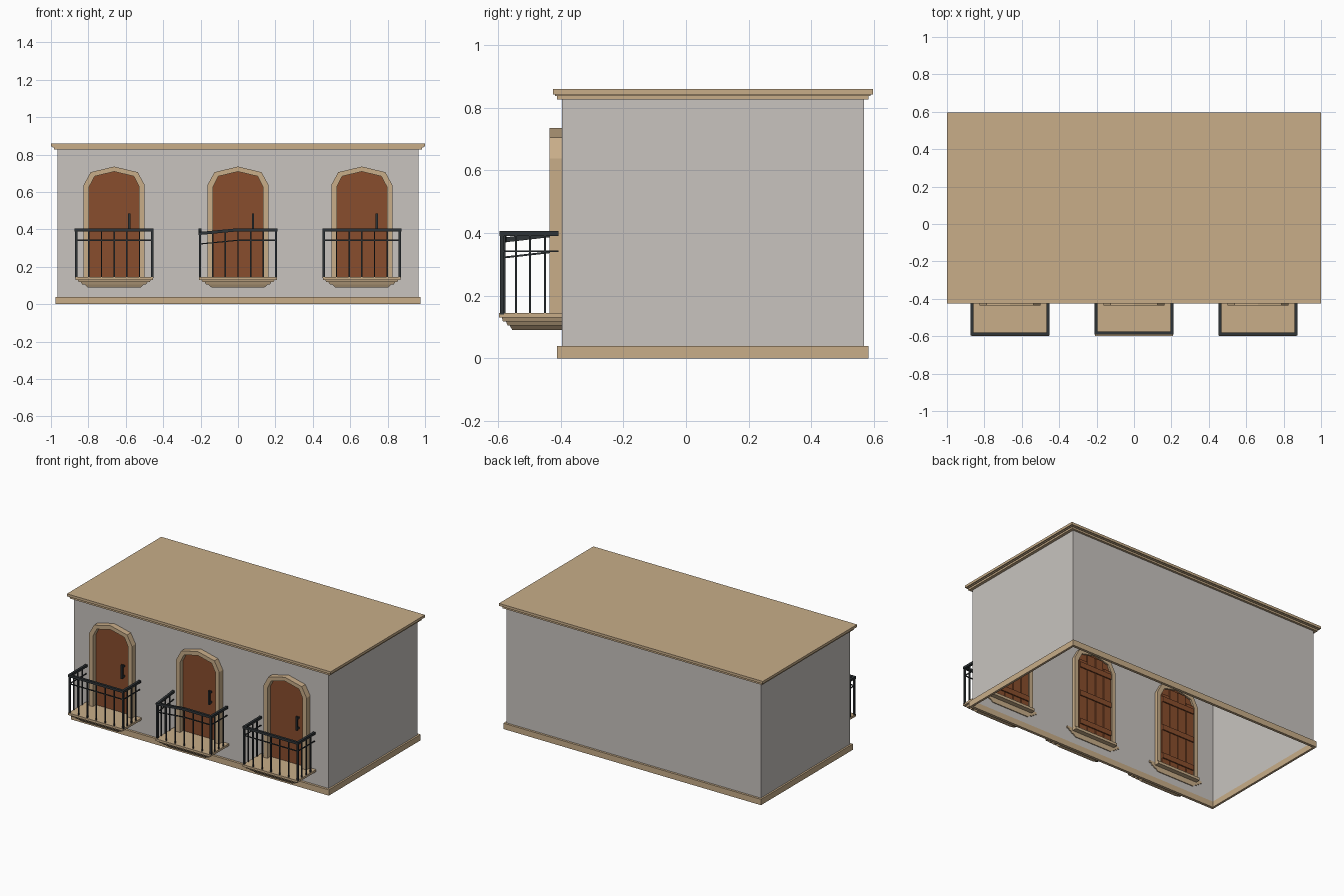
import bpy, bmesh
from mathutils import Vector, Matrix

if "Cube" in bpy.data.objects:
    bpy.data.objects.remove(bpy.data.objects["Cube"])


def material(name, rgb):
    m = bpy.data.materials.new(name)
    m.diffuse_color = (*rgb, 1)
    m.use_nodes = True
    m.node_tree.nodes["Principled BSDF"].inputs["Base Color"].default_value = m.diffuse_color
    return m


PLASTER = material("grey_plaster", (0.58, 0.55, 0.52))
STONE = material("tan_stone", (0.58, 0.42, 0.25))
WOOD = material("brown_wood", (0.25, 0.075, 0.026))
IRON = material("dark_iron", (0.028, 0.034, 0.037))


def finish(name, bm, mat, recalc=True):
    if recalc:
        bmesh.ops.recalc_face_normals(bm, faces=bm.faces)
    me = bpy.data.meshes.new(name)
    bm.to_mesh(me)
    bm.free()
    me.materials.append(mat)
    ob = bpy.data.objects.new(name, me)
    bpy.context.collection.objects.link(ob)
    return ob


def add_box(bm, x0, x1, y0, y1, z0, z1):
    c = Vector((x0 + x1, y0 + y1, z0 + z1)) / 2
    bmesh.ops.create_cube(bm, size=1, matrix=Matrix.Translation(c)
                          @ Matrix.Diagonal((x1 - x0, y1 - y0, z1 - z0, 1)))


def add_bar(bm, a, b, t):
    # square bar between two points
    a, b = Vector(a), Vector(b)
    d = b - a
    rot = d.to_track_quat('Z', 'Y').to_matrix().to_4x4()
    bmesh.ops.create_cube(bm, size=1, matrix=Matrix.Translation((a + b) / 2) @ rot
                          @ Matrix.Diagonal((t, t, d.length, 1)))


def add_loft(bm, rings, caps=True):
    rows = [[bm.verts.new(p) for p in r] for r in rings]
    n = len(rows[0])
    for r, s in zip(rows, rows[1:]):
        for i in range(n):
            bm.faces.new((r[i], r[(i + 1) % n], s[(i + 1) % n], s[i]))
    if caps:
        bm.faces.new(rows[0])
        bm.faces.new(rows[-1])


def rect(x0, x1, y0, y1, z):
    return [(x0, y0, z), (x1, y0, z), (x1, y1, z), (x0, y1, z)]


def arch(cx, y, half):
    # low-poly arched outline, left foot to right foot
    right = half + [(0, half[-1][1] + half[-1][0] * 0.24)]
    left = [(-x, z) for x, z in half]
    pts = left + [right[-1]] + half[::-1]
    return [(cx + x, y, z) for x, z in pts]


OUTER = [(0.163, 0.14), (0.163, 0.638), (0.126, 0.706)]
INNER = [(0.134, 0.14), (0.134, 0.627), (0.105, 0.684)]
CENTRES = (-0.662, 0, 0.662)
WX, WY0, WY1 = 0.965, -0.396, 0.568

# walls: open-bottomed shell, front sheet has arched openings
bm = bmesh.new()
for a, b in (((WX, WY0), (WX, WY1)), ((WX, WY1), (-WX, WY1)), ((-WX, WY1), (-WX, WY0))):
    bm.faces.new([bm.verts.new(p) for p in
                  ((*a, 0), (*b, 0), (*b, 0.83), (*a, 0.83))])
loops = [[(-WX, WY0, 0), (WX, WY0, 0), (WX, WY0, 0.83), (-WX, WY0, 0.83)]]
loops += [arch(cx, WY0, INNER) for cx in CENTRES]
edges = []
for loop in loops:
    vs = [bm.verts.new(p) for p in loop]
    edges += [bm.edges.new((vs[i - 1], vs[i])) for i in range(len(vs))]
res = bmesh.ops.triangle_fill(bm, use_beauty=True, edges=edges, normal=(0, -1, 0))
for f in res["geom"]:
    if isinstance(f, bmesh.types.BMFace):
        f.normal_update()
        if f.normal.y > 0:
            f.normal_flip()
finish("walls", bm, PLASTER, recalc=False)

# base trim: hollow ring
bm = bmesh.new()
o, i = (-0.977, 0.977, -0.412, 0.583), (-0.962, 0.962, -0.393, 0.565)
add_loft(bm, [rect(*i, 0), rect(*o, 0), rect(*o, 0.04), rect(*i, 0.04), rect(*i, 0)], caps=False)
bmesh.ops.remove_doubles(bm, verts=bm.verts, dist=1e-5)
finish("base_trim", bm, STONE)

# roof slab with stepped cornice
bm = bmesh.new()
add_box(bm, -0.985, 0.985, -0.412, 0.583, 0.826, 0.838)
add_box(bm, -0.992, 0.992, -0.418, 0.589, 0.838, 0.843)
add_box(bm, -1, 1, -0.425, 0.597, 0.843, 0.86)
finish("roof_cornice", bm, STONE)

for k, cx in enumerate(CENTRES):
    side = ("left", "middle", "right")[k]

    # stone door surround
    bm = bmesh.new()
    sections = [arch(cx, y, p) for y, p in
                ((-0.37, OUTER), (-0.436, OUTER), (-0.436, INNER), (-0.37, INNER))]
    rows = [[bm.verts.new(p) for p in s] for s in sections]
    for r, s in zip(rows, rows[1:] + rows[:1]):
        for j in range(len(r) - 1):
            bm.faces.new((r[j], r[j + 1], s[j + 1], s[j]))
    for j in (0, -1):
        bm.faces.new([r[j] for r in rows])
    add_box(bm, cx - 0.165, cx + 0.165, -0.395, -0.358, 0.125, 0.143)
    finish(side + "_door_surround", bm, STONE)

    # door: flat outside, planks and ledges inside
    bm = bmesh.new()
    add_loft(bm, [arch(cx, -0.402, INNER), arch(cx, -0.382, INNER)])
    for j in range(4):
        x = cx - 0.0975 + j * 0.065
        top = 0.64 if j in (0, 3) else 0.69
        add_box(bm, x - 0.029, x + 0.029, -0.384, -0.37, 0.145, top)
    for z in (0.2, 0.4, 0.6):
        add_box(bm, cx - 0.125, cx + 0.125, -0.372, -0.362, z - 0.018, z + 0.018)
    finish(side + "_door", bm, WOOD)

    # door handle
    bm = bmesh.new()
    hx = cx + 0.08
    add_bar(bm, (hx, -0.425, 0.39), (hx, -0.425, 0.485), 0.012)
    for z in (0.4, 0.47):
        add_bar(bm, (hx, -0.4, z), (hx, -0.425, z), 0.012)
    finish(side + "_door_handle", bm, IRON)

    # balcony slab with stepped, tapering underside
    bm = bmesh.new()
    tiers = [(0.142, -0.555, 0.09), (0.158, -0.563, 0.105), (0.17, -0.57, 0.105),
             (0.178, -0.575, 0.118), (0.19, -0.585, 0.118), (0.195, -0.588, 0.13),
             (0.208, -0.598, 0.13), (0.208, -0.598, 0.145)]
    add_loft(bm, [rect(cx - w, cx + w, y, -0.39, z) for w, y, z in tiers])
    finish(side + "_balcony_slab", bm, STONE)

    # iron railing; the middle one sags at its left end
    bm = bmesh.new()
    w, yf, yb = 0.203, (-0.582 if k == 1 else -0.588), -0.408
    sag = 0.02 if k == 1 else 0

    def top(x):
        return 0.398 - sag * max(0, -x) / w

    for drop, t in ((0, 0.016), (0.056, 0.006)):
        zl, zr = 0.398 - sag - drop, 0.398 - drop
        add_bar(bm, (cx - w - t / 2, yf, zl), (cx, yf, zr), t)
        add_bar(bm, (cx, yf, zr), (cx + w + t / 2, yf, zr), t)
        add_bar(bm, (cx - w, yf, zl), (cx - w, yb, zr), t)
        add_bar(bm, (cx + w, yf, zr), (cx + w, yb, zr), t)
    for j in range(7):
        x = -w + j * w / 3
        t = 0.012 if j in (0, 6) else 0.007
        add_bar(bm, (cx + x, yf, 0.14), (cx + x, yf, top(x)), t)
    for s in (-1, 1):
        for y in (-0.543, -0.498, -0.45):
            add_bar(bm, (cx + s * w, y, 0.14), (cx + s * w, y, 0.385 if s < 0 and sag else 0.395),
                    0.007)
    finish(side + "_balcony_railing", bm, IRON)
